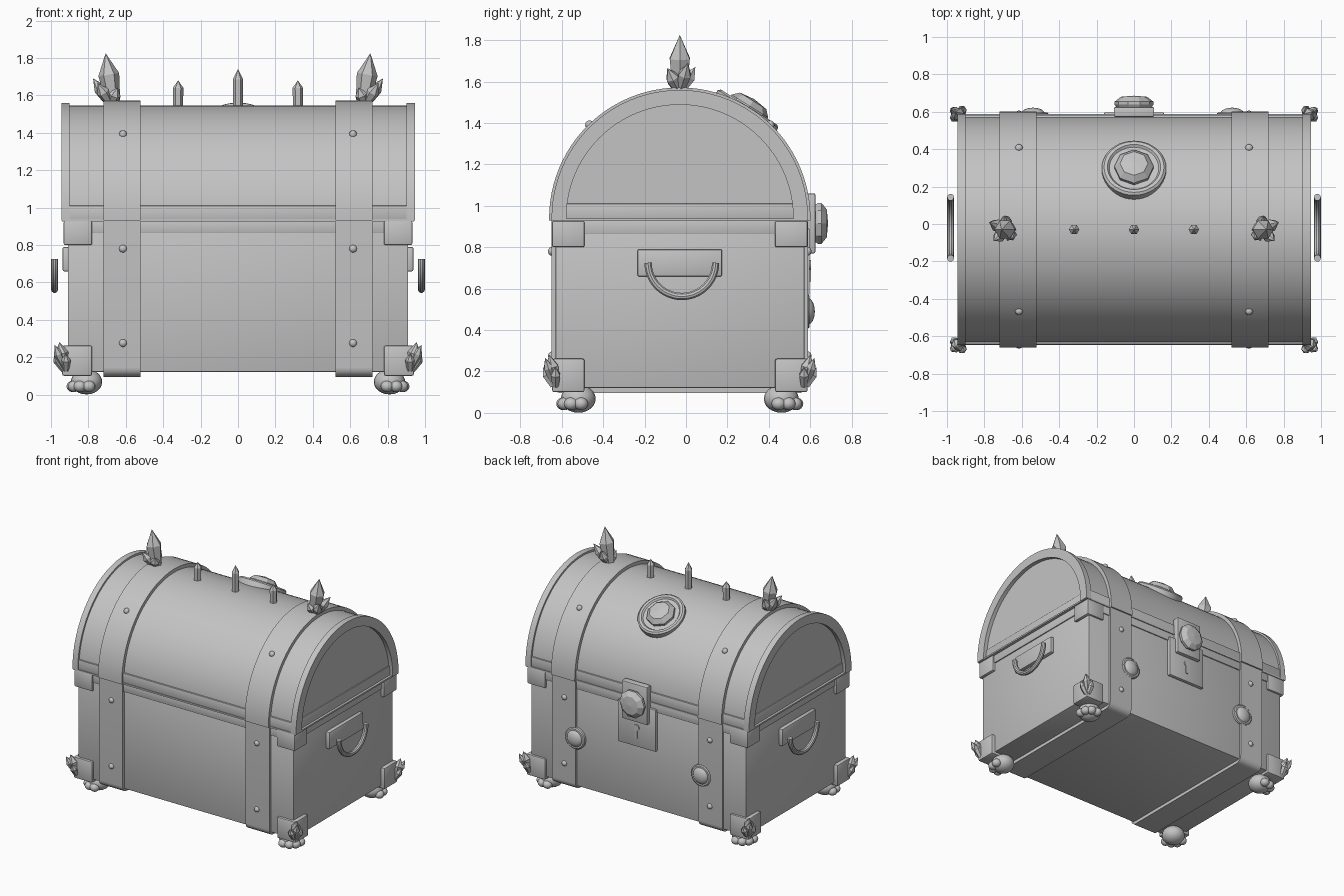
import bpy, bmesh
from math import sin, cos, pi, radians
from mathutils import Vector, Matrix

if "Cube" in bpy.data.objects:
    bpy.data.objects.remove(bpy.data.objects["Cube"])

CY = -0.03      # depth centre of the chest
SPRING = 0.94   # height where the lid arch begins

grey = bpy.data.materials.new("plain_grey")
grey.diffuse_color = (0.55, 0.55, 0.55, 1)
grey.use_nodes = True
grey.node_tree.nodes["Principled BSDF"].inputs["Base Color"].default_value = grey.diffuse_color


def finish(name, bm, smooth=True):
    bmesh.ops.recalc_face_normals(bm, faces=bm.faces)
    me = bpy.data.meshes.new(name)
    bm.to_mesh(me)
    bm.free()
    me.materials.append(grey)
    ob = bpy.data.objects.new(name, me)
    bpy.context.collection.objects.link(ob)
    ob["smooth"] = smooth
    return ob


def box(name, x, y, z, bevel=0.0):
    """Box given by its ranges."""
    bm = bmesh.new()
    bmesh.ops.create_cube(bm, size=1)
    for v in bm.verts:
        for i, (a, b) in enumerate((x, y, z)):
            v.co[i] = (a + b) / 2 + v.co[i] * (b - a)
    if bevel:
        bmesh.ops.bevel(bm, geom=bm.edges[:], offset=bevel, segments=2,
                        profile=0.5, affect='EDGES')
    return finish(name, bm)


def slab(name, profile, x0, x1):
    """Closed y-z outline extruded along x."""
    bm = bmesh.new()
    f = bm.faces.new([bm.verts.new((x0, y, z)) for y, z in profile])
    ex = bmesh.ops.extrude_face_region(bm, geom=[f])["geom"]
    bmesh.ops.translate(bm, vec=(x1 - x0, 0, 0),
                        verts=[g for g in ex if isinstance(g, bmesh.types.BMVert)])
    return finish(name, bm)


def arc(r, flip=False, n=48):
    pts = [(CY + r * cos(pi * i / n), SPRING + r * sin(pi * i / n)) for i in range(n + 1)]
    pts = [(pts[0][0], 0.93)] + pts + [(pts[-1][0], 0.93)]
    return pts[::-1] if flip else pts


def lathe(name, loc, direction, profile, n, smooth=True):
    """Rings of (radius, height) stacked along a direction."""
    bm = bmesh.new()
    rings = []
    for r, h in profile:
        k = 1 if r == 0 else n
        rings.append([bm.verts.new((r * cos(2 * pi * i / n), r * sin(2 * pi * i / n), h))
                      for i in range(k)])
    for a, b in zip(rings, rings[1:]):
        for i in range(n):
            j = (i + 1) % n
            vs = [a[i % len(a)], a[j % len(a)], b[j % len(b)], b[i % len(b)]]
            bm.faces.new(list(dict.fromkeys(vs)))
    if len(rings[0]) > 1:
        bm.faces.new(rings[0])
    if len(rings[-1]) > 1:
        bm.faces.new(rings[-1])
    rot = Vector((0, 0, 1)).rotation_difference(Vector(direction)).to_matrix().to_4x4()
    bm.transform(Matrix.Translation(loc) @ rot)
    return finish(name, bm, smooth)


def crystal(name, base, tip, r):
    d = Vector(tip) - Vector(base)
    h = d.length
    lathe(name, base, d, [(r * 0.65, 0), (r, h * 0.6), (0, h)], 6, False)


def dome(r, h, n=6):
    return [(r * cos(pi / 2 * i / n) if i < n else 0, h * sin(pi / 2 * i / n))
            for i in range(n + 1)]


def ball(name, loc, r, squash=1.0):
    bm = bmesh.new()
    bmesh.ops.create_uvsphere(bm, u_segments=20, v_segments=12, radius=r)
    bm.transform(Matrix.Translation(loc) @ Matrix.Diagonal((1, 1, squash, 1)))
    finish(name, bm)


# chest body and the trim under the lid
box("body", (-0.91, 0.91), (CY - 0.6, CY + 0.603), (0.12, 0.93), 0.008)
box("body_trim", (-0.918, 0.918), (CY - 0.608, CY + 0.611), (0.864, 0.932), 0.003)

# barrel lid with recessed end panels, arched rims and lower strip
slab("lid", arc(0.605), -0.915, 0.915)
box("lid_strip", (-0.922, 0.922), (CY - 0.613, CY + 0.613), (0.93, 1.01), 0.003)
for s in (-1, 1):
    slab("lid_end_rim", arc(0.619) + arc(0.548, True), s * 0.9, s * 0.945)
box("lid_base", (-0.94, 0.94), (CY - 0.618, CY + 0.618), (0.926, 0.938))

# straps round the body and over the lid
corner = 0.05
strap = [(CY + 0.62, 0.93), (CY - 0.62, 0.93)]
for sy in (-1, 1):
    turn = [(CY + sy * (0.62 - corner + corner * cos(pi / 2 * i / 6)),
             0.095 + corner - corner * sin(pi / 2 * i / 6)) for i in range(7)]
    strap += turn if sy < 0 else turn[::-1]
for s in (-1, 1):
    slab("body_strap", strap, s * 0.52, s * 0.72)
    slab("lid_strap", arc(0.631), s * 0.52, s * 0.72)
    for sy in (-1, 1):
        for z in (0.275, 0.78):
            lathe("body_rivet", (s * 0.615, CY + sy * 0.618, z), (0, sy, 0), dome(0.021, 0.018), 12)
        a = radians(46)
        d = Vector((0, sy * cos(a), sin(a)))
        lathe("lid_rivet", Vector((s * 0.615, CY, SPRING)) + d * 0.628, d, dome(0.021, 0.02), 12)

# corner brackets, corner crystals and clawed feet
for sx in (-1, 1):
    for sy in (-1, 1):
        def at(x, y, z):
            return (sx * x, CY + sy * y, z)
        xr = sorted((sx * 0.78, sx * 0.94))
        yr = sorted((CY + sy * 0.46, CY + sy * 0.617))
        box("upper_bracket", sorted((sx * 0.78, sx * 0.932)), yr, (0.8, 0.927), 0.008)
        box("lower_bracket", xr, yr, (0.1, 0.262), 0.01)
        crystal("corner_crystal", at(0.925, 0.6, 0.14), at(0.955, 0.63, 0.28), 0.036)
        crystal("corner_shard", at(0.93, 0.6, 0.13), at(0.985, 0.6, 0.22), 0.026)
        crystal("corner_shard", at(0.92, 0.61, 0.13), at(0.92, 0.66, 0.22), 0.026)
        crystal("corner_shard", at(0.93, 0.61, 0.15), at(0.98, 0.65, 0.265), 0.026)
        ball("foot", at(0.81, 0.49, 0.068), 0.084, 0.8)
        for ang in (-12, 27, 63, 102):
            a = radians(ang)
            ball("toe", at(0.812 + 0.072 * cos(a), 0.492 + 0.072 * sin(a), 0.044), 0.034, 0.9)

# side handles
for s in (-1, 1):
    box("handle_plate", sorted((s * 0.9, s * 0.938)), (-0.235, 0.175), (0.658, 0.79), 0.01)
    cu = bpy.data.curves.new("handle", 'CURVE')
    cu.dimensions = '3D'
    cu.bevel_depth = 0.0185
    cu.bevel_resolution = 3
    cu.use_fill_caps = True
    sp = cu.splines.new('POLY')
    sp.points.add(24)
    for i, p in enumerate(sp.points):
        a = pi + pi * i / 24
        p.co = (s * 0.9805, -0.02 + 0.163 * cos(a), 0.725 + 0.163 * sin(a), 1)
    cu.materials.append(grey)
    ob = bpy.data.objects.new("handle", cu)
    bpy.context.collection.objects.link(ob)
    bpy.context.view_layer.objects.active = ob
    ob.select_set(True)
    bpy.ops.object.convert(target='MESH')
    ob.select_set(False)
    ob["smooth"] = True

# crystals along the ridge
for x, top in ((-0.32, 1.68), (0, 1.74), (0.32, 1.68)):
    lathe("ridge_spike", (x, CY, 1.52), (0, 0, 1),
          [(0.026, 0), (0.028, (top - 1.52) * 0.75), (0, top - 1.52)], 6, False)
for s in (-1, 1):
    crystal("ridge_crystal", (s * 0.665, CY, 1.54), (s * 0.708, CY, 1.825), 0.056)
    for tx, ty, tz in ((0.775, 0.01, 1.69), (0.75, -0.09, 1.665), (0.69, 0.045, 1.67), (0.645, -0.08, 1.64)):
        crystal("ridge_shard", (s * 0.68, CY, 1.55), (s * tx, ty, tz), 0.034)

# faceted gem set in a ring on the lid
tilt = radians(32)
d = Vector((0, sin(tilt), cos(tilt)))
seat = Vector((0, CY, SPRING)) + d * 0.57
lathe("lid_gem_ring", seat, d, [(0.172, 0), (0.172, 0.052), (0.16, 0.062), (0.142, 0.062), (0.132, 0.05), (0.0, 0.045)], 40)
lathe("lid_gem", seat, d, [(0.105, 0.04), (0.105, 0.068), (0.075, 0.098), (0, 0.108)], 8, False)

# lock: keyhole plate, hasp and faceted gem
back = CY + 0.603
box("lock_plate", (-0.16, 0.16), (back - 0.01, back + 0.024), (0.57, 0.89), 0.006)
box("hasp", (-0.108, 0.108), (back, back + 0.052), (0.77, 1.06), 0.008)
lathe("hasp_gem", (0, back + 0.045, 0.915), (0, 1, 0),
      [(0.09, 0), (0.104, 0.02), (0.104, 0.036), (0.07, 0.062), (0, 0.068)], 10, False)
lathe("keyhole_top", (0, back + 0.02, 0.715), (0, 1, 0), [(0.024, 0), (0.024, 0.01), (0, 0.01)], 16)
box("keyhole_slot", (-0.01, 0.01), (back + 0.02, back + 0.03), (0.635, 0.715))

# round studs beside the straps
for x, z in ((0.525, 0.49), (-0.54, 0.49)):
    lathe("stud_collar", (x, back - 0.01, z), (0, 1, 0), [(0.082, 0), (0.082, 0.028), (0.074, 0.034), (0, 0.034)], 24)
    lathe("stud_gem", (x, back + 0.015, z), (0, 1, 0), dome(0.064, 0.034), 20)

# smooth the round parts, keep edges crisp
for ob in bpy.context.scene.objects:
    ob.select_set(bool(ob["smooth"]))
    if ob["smooth"]:
        bpy.context.view_layer.objects.active = ob
bpy.ops.object.shade_smooth_by_angle(angle=radians(32))
